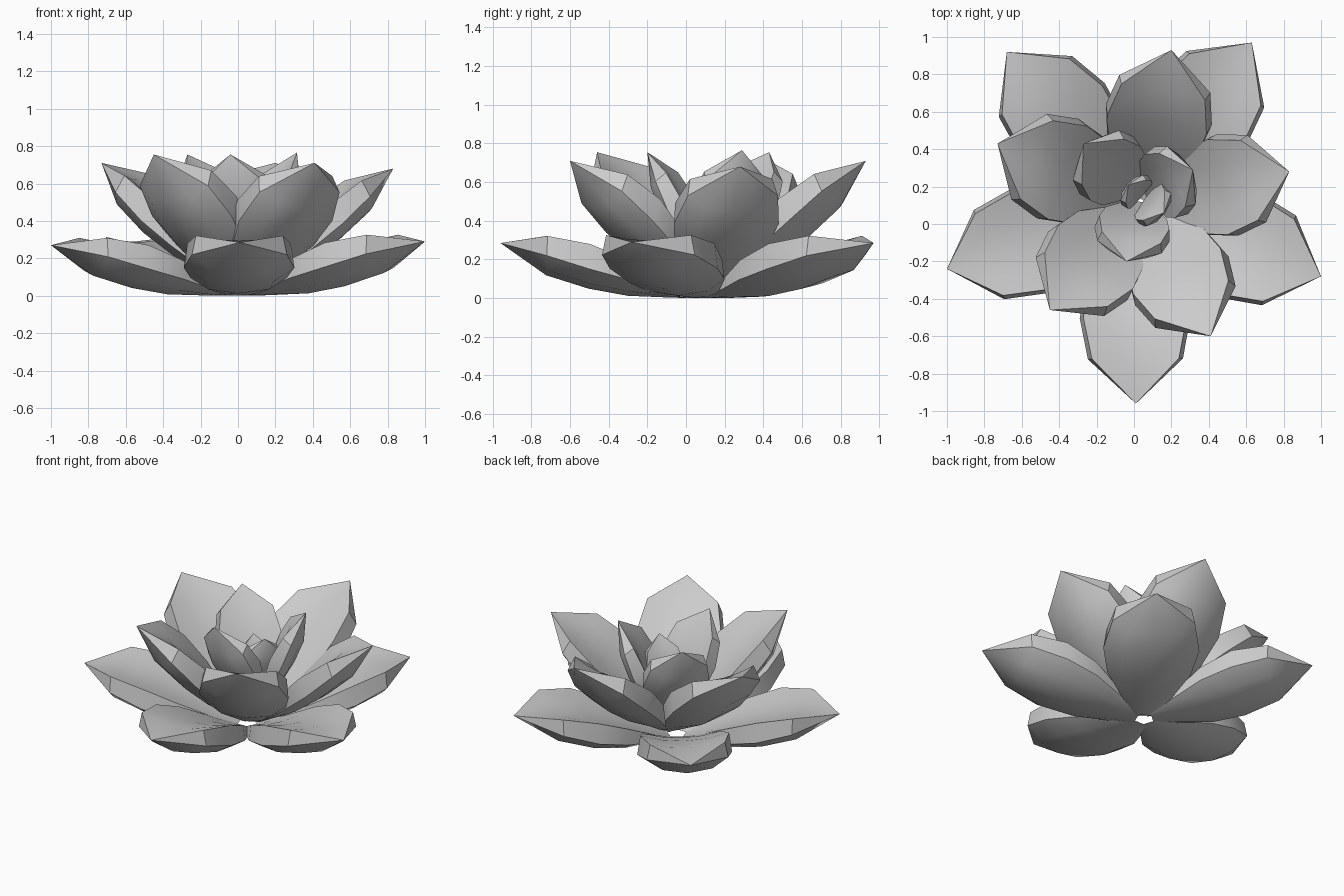
import bpy, bmesh, math
from mathutils import Vector

if "Cube" in bpy.data.objects:
    bpy.data.objects.remove(bpy.data.objects["Cube"])

# Petal template: (distance, keel z, (mid v, z), (crease v, z), (rim v, z), top dip)
SECTIONS = [
    (0.00, 0.000, (0.03, 0.000), (0.06, 0.000), (0.06, 0.000), 0.0),
    (0.13, 0.000, (0.08, 0.005), (0.14, 0.030), (0.13, 0.070), 0.01),
    (0.38, 0.005, (0.17, 0.030), (0.265, 0.095), (0.25, 0.205), 0.04),
    (0.60, 0.040, (0.19, 0.070), (0.305, 0.150), (0.285, 0.290), 0.05),
    (0.84, 0.110, (0.16, 0.140), (0.262, 0.220), (0.24, 0.330), 0.03),
    (1.10, 0.285, (0.00, 0.285), (0.00, 0.285), (0.00, 0.285), 0.0),
]
WIDEN = 1.05
LENGTH = math.hypot(1.10, 0.285)
LIFT = math.atan2(0.285, 1.10)


def petal(name, centre, tip, offset):
    """Fit the thick petal between a base near the centre and its tip."""
    centre, tip = Vector(centre), Vector(tip)
    out = Vector((tip.x - centre.x, tip.y - centre.y, 0)).normalized()
    base = centre + out * offset
    side = Vector((-out.y, out.x, 0)) * WIDEN
    chord = tip - base
    scale = chord.length / LENGTH
    turn = math.atan2(chord.z, chord.dot(out)) - LIFT
    along = out * math.cos(turn) + Vector((0, 0, math.sin(turn)))
    up = out * -math.sin(turn) + Vector((0, 0, math.cos(turn)))

    bm = bmesh.new()
    rows = []
    for r, keel, mid, crease, rim, dip in SECTIONS:
        half = [mid, crease, rim]
        # closed loop: underside from rim to rim, then back over the top face
        pts = [(-v, z) for v, z in reversed(half)] + [(0, keel)] + half
        pts += [(rim[0] * t, rim[1] - dip * (1 - t * t)) for t in (0.5, 0, -0.5)]
        rows.append([bm.verts.new(base + (along * r + side * v + up * z) * scale)
                     for v, z in pts])
    n = len(rows[0])
    for a, b in zip(rows, rows[1:]):
        for i in range(n):
            j = (i + 1) % n
            bm.faces.new((a[i], b[i], b[j], a[j]))
    bmesh.ops.remove_doubles(bm, verts=bm.verts, dist=0.001)
    bmesh.ops.recalc_face_normals(bm, faces=bm.faces)
    mesh = bpy.data.meshes.new(name)
    bm.to_mesh(mesh)
    bm.free()
    obj = bpy.data.objects.new(name, mesh)
    bpy.context.collection.objects.link(obj)
    bpy.ops.object.select_all(action='DESELECT')
    obj.select_set(True)
    bpy.context.view_layer.objects.active = obj
    bpy.ops.object.shade_smooth_by_angle(angle=math.radians(32))


# Rings of petals: name, centre, base offset, tips
RINGS = [
    ("outer_petal", (0, 0.10, 0), 0.05,
     [(1.0, -0.28, 0.29), (0.63, 0.97, 0.285), (-0.68, 0.92, 0.275),
      (-1.0, -0.24, 0.27), (0.01, -0.96, 0.285)]),
    ("middle_petal", (0.04, 0.11, 0.04), 0.06,
     [(0.83, 0.28, 0.68), (0.20, 0.93, 0.71), (-0.73, 0.43, 0.71),
      (-0.45, -0.46, 0.755), (0.41, -0.60, 0.71)]),
    ("inner_petal", (0.03, 0.15, 0.11), 0.03,
     [(0.315, 0.29, 0.765), (-0.27, 0.43, 0.755), (-0.04, -0.20, 0.755)]),
    ("centre_petal", (0.05, 0.14, 0.20), 0.01,
     [(0.16, 0.06, 0.63), (-0.03, 0.21, 0.56)]),
]
for name, centre, offset, tips in RINGS:
    for i, tip in enumerate(tips):
        petal(f"{name}_{i + 1}", centre, tip, offset)
